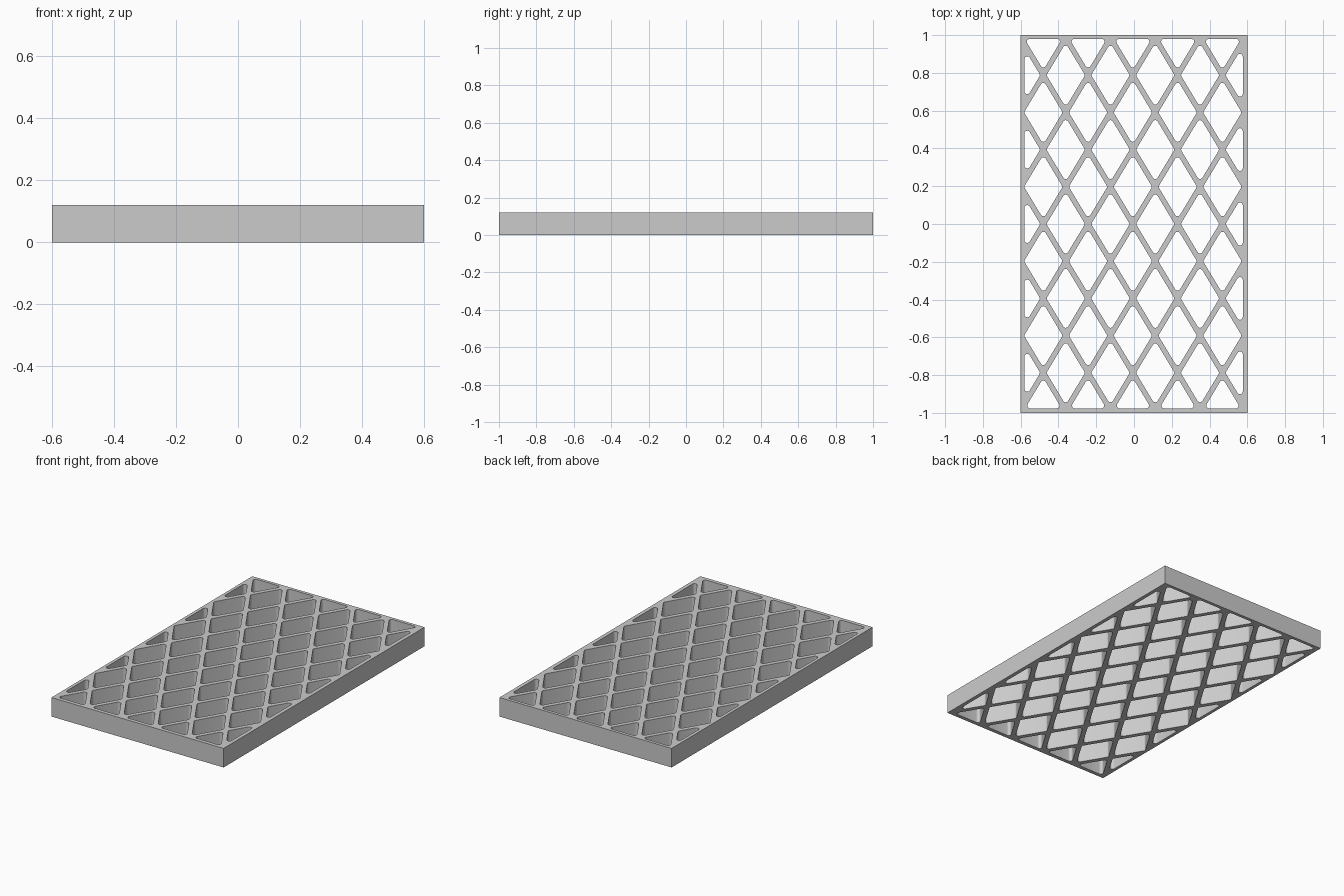
import bpy, bmesh, math
from mathutils import Vector

cube = bpy.data.objects.get("Cube")
if cube:
    bpy.data.objects.remove(cube, do_unlink=True)

HALF_X, HALF_Y, HEIGHT = 0.6, 1.0, 0.12
STEP_X, STEP_Y, SHIFT_X = 0.1185, 0.197, -0.006   # half a diamond cell
BAR, RADIUS, ARC = 0.028, 0.015, 6
X_MIN, X_MAX, Y_MIN, Y_MAX = -0.58, 0.576, -0.976, 0.98   # inside of the rim


def clip(points, axis, limit, sign):
    """Keep the part of a polygon on one side of an axis-aligned line."""
    result = []
    for a, b in zip(points, points[1:] + points[:1]):
        da, db = sign * (limit - a[axis]), sign * (limit - b[axis])
        if da >= 0:
            result.append(a)
        if da * db < 0:
            result.append(a.lerp(b, da / (da - db)))
    return result


def rounded(points):
    """Replace every corner of a polygon by an arc."""
    result = []
    n = len(points)
    for i, p in enumerate(points):
        to_a, to_b = points[i - 1] - p, points[(i + 1) % n] - p
        a, b = to_a.normalized(), to_b.normalized()
        half = a.angle(b) / 2
        t = min(RADIUS / math.tan(half), 0.4 * to_a.length, 0.4 * to_b.length)
        r = t * math.tan(half)
        centre = p + (a + b).normalized() * r / math.sin(half)
        start = (p + a * t - centre).normalized()
        end = (p + b * t - centre).normalized()
        result += [centre + start.slerp(end, k / ARC) * r for k in range(ARC + 1)]
    return result


def add_outline(curve, points):
    spline = curve.splines.new('POLY')
    spline.points.add(len(points) - 1)
    for sp, p in zip(spline.points, points):
        sp.co = (p.x, p.y, 0, 1)
    spline.use_cyclic_u = True


# Plate outline with rounded diamond openings, thickened into a solid
curve = bpy.data.curves.new("lattice_profile", 'CURVE')
curve.dimensions = '2D'
curve.fill_mode = 'BOTH'
curve.extrude = HEIGHT / 2
add_outline(curve, [Vector((sx * HALF_X, sy * HALF_Y, 0))
                    for sx, sy in ((-1, -1), (1, -1), (1, 1), (-1, 1))])

diagonal = math.hypot(STEP_X, STEP_Y)
reach_x = STEP_X - BAR / 2 * diagonal / STEP_Y
reach_y = STEP_Y - BAR / 2 * diagonal / STEP_X
for i in range(-5, 6):
    for j in range(-5, 6):
        if (i + j) % 2 == 0:
            continue
        c = Vector((SHIFT_X + i * STEP_X, j * STEP_Y, 0))
        cell = [c + Vector(d) for d in ((reach_x, 0, 0), (0, reach_y, 0),
                                        (-reach_x, 0, 0), (0, -reach_y, 0))]
        for axis, limit, sign in ((0, X_MIN, -1), (0, X_MAX, 1),
                                  (1, Y_MIN, -1), (1, Y_MAX, 1)):
            # a line on the low side keeps what lies above it
            cell = clip(cell, axis, limit, sign)
        add_outline(curve, rounded(cell))

# Turn the profile into a welded mesh standing on the ground
profile = bpy.data.objects.new("lattice_profile", curve)
bpy.context.collection.objects.link(profile)
depsgraph = bpy.context.evaluated_depsgraph_get()
mesh = bpy.data.meshes.new_from_object(profile.evaluated_get(depsgraph))
bpy.data.objects.remove(profile, do_unlink=True)
bm = bmesh.new()
bm.from_mesh(mesh)
bmesh.ops.remove_doubles(bm, verts=bm.verts, dist=0.0001)
bmesh.ops.translate(bm, verts=bm.verts, vec=(0, 0, HEIGHT / 2))
bmesh.ops.recalc_face_normals(bm, faces=bm.faces)
bm.to_mesh(mesh)
bm.free()

# Plain grey
grey = bpy.data.materials.new("light_grey")
grey.use_nodes = True
colour = (0.6, 0.6, 0.6, 1)
grey.diffuse_color = colour
grey.node_tree.nodes["Principled BSDF"].inputs["Base Color"].default_value = colour
mesh.materials.clear()
mesh.materials.append(grey)

panel = bpy.data.objects.new("lattice_panel", mesh)
bpy.context.collection.objects.link(panel)
bpy.context.view_layer.objects.active = panel
panel.select_set(True)
bpy.ops.object.shade_smooth_by_angle(angle=math.radians(30))
